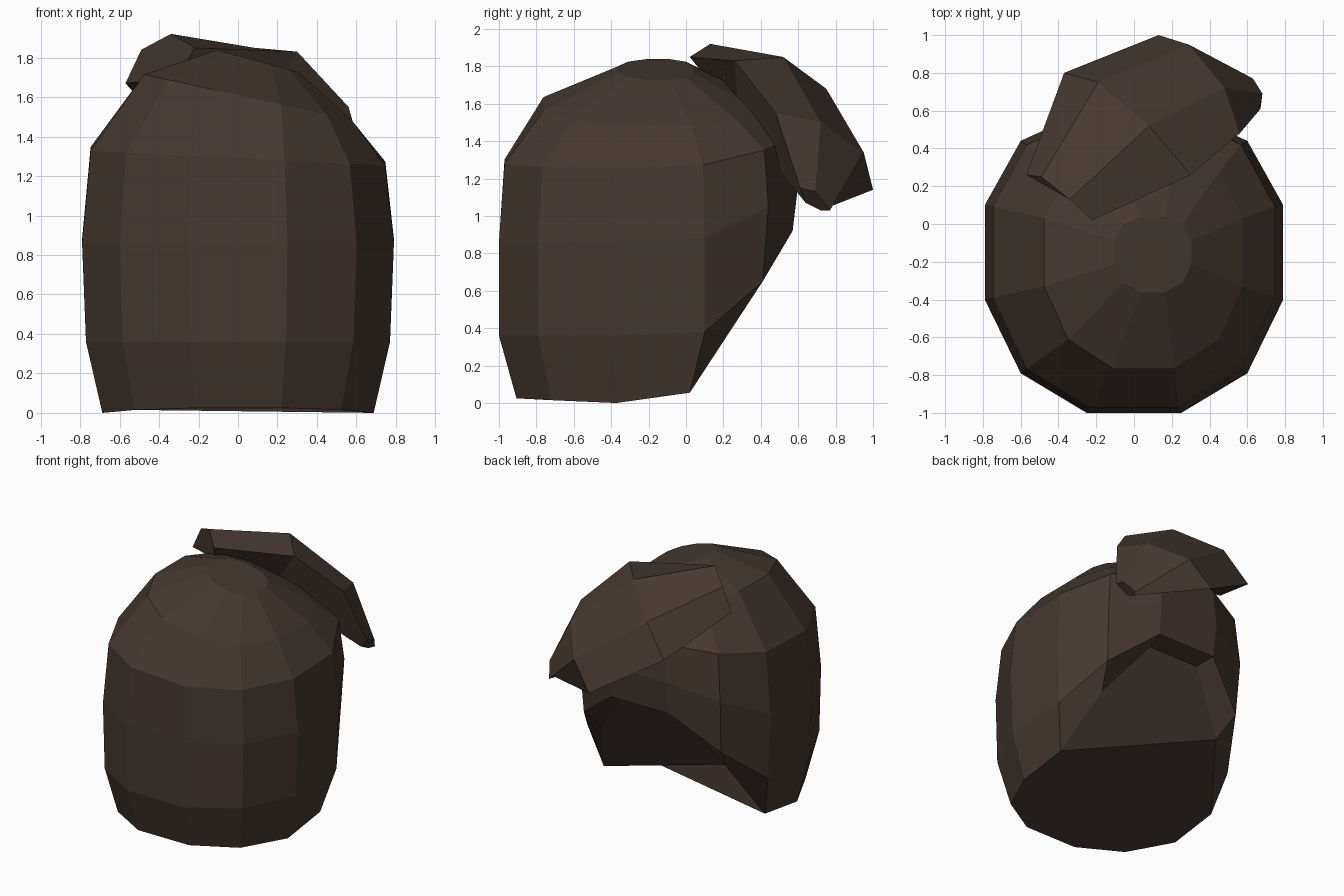
import bpy, bmesh

if "Cube" in bpy.data.objects:
    bpy.data.objects.remove(bpy.data.objects["Cube"])

brown = bpy.data.materials.new("dark brown hair")
brown.diffuse_color = (0.060, 0.040, 0.030, 1)
brown.use_nodes = True
brown.node_tree.nodes["Principled BSDF"].inputs["Base Color"].default_value = brown.diffuse_color


def finish(bm, name):
    bmesh.ops.recalc_face_normals(bm, faces=bm.faces[:])
    me = bpy.data.meshes.new(name)
    bm.to_mesh(me)
    bm.free()
    me.materials.append(brown)
    bpy.context.collection.objects.link(bpy.data.objects.new(name, me))


# Right half of the twelve-sided outline, front to back; mirrored to the left
half = [(.25, -1), (.6, -.79), (.79, -.4), (.79, .1), (.6, .44), (.25, .6)]
outline = half + [(-x, y) for x, y in reversed(half)]

# Rings: centre x, x scale, y scale, z, tilt along x, lift per column
rings = [
    (0, .87, .89, 0, 0, (.025, .015, 0, .055, 0, 0)),
    (0, .975, 1, .36, 0, (0, 0, 0, .02, .29, .56)),
    (0, 1, 1, .86, 0, (0, 0, 0, .02, .19, .31)),
    (0, .945, .965, 1.29, -.05, (0, 0, 0, .02, .09, .15)),
    (.05, .665, .72, 1.61, -.22, (0,) * 6),
    (.1, .26, .25, 1.81, -.27, (0,) * 6),
]

# Hair cap
bm = bmesh.new()
grid = []
for ring, (cx, sx, sy, z, tx, lift) in enumerate(rings):
    row = []
    for c, (ox, oy) in enumerate(outline):
        k = min(c, 11 - c)
        if ring == 0 and k > 3:      # the cap is open at the lower back
            row.append(None)
            continue
        x, y = cx + ox * sx, -.15 + (oy + .15) * sy
        if ring == 0 and k == 3:
            y = .02
        if ring == 1 and k > 3:
            y -= .03
        row.append(bm.verts.new((x, y, z + tx * x + lift[k])))
    grid.append(row)
for lo, hi in zip(grid, grid[1:]):
    for c in range(12):
        d = (c + 1) % 12
        if lo[c] and lo[d]:
            bm.faces.new((lo[c], lo[d], hi[d], hi[c]))
bm.faces.new(grid[-1])

# Turned-in border of the slanted opening
low, edge = grid[0], grid[1]
inner = [bm.verts.new(p) for p in
         [(.52, .27, .485), (.21, .43, .89), (-.21, .43, .89), (-.52, .27, .485)]]
bm.faces.new((low[3], edge[3], edge[4], inner[0]))
for i in range(3):
    bm.faces.new((inner[i], edge[4 + i], edge[5 + i], inner[i + 1]))
bm.faces.new((low[8], inner[3], edge[7], edge[8]))
# Underside: back slope and bottom, folded from one rim corner
bm.faces.new([low[3]] + inner)
bm.faces.new([low[3], inner[3]] + low[8:] + low[:3])
finish(bm, "hair_cap")

# Swept lock: cross-sections from the parting to the tip, last point tucked in
sections = [
    [(-.22, .02, 1.85), (-.34, .13, 1.92), (-.49, .25, 1.84), (-.57, .26, 1.67),
     (-.3, .14, 1.7)],
    [(.3, .26, 1.83), (.08, .52, 1.85), (-.19, .75, 1.68), (-.37, .8, 1.45),
     (.1, .28, 1.55)],
    [(.56, .48, 1.55), (.48, .72, 1.5), (.29, .95, 1.34), (.13, 1, 1.14),
     (.42, .5, 1.24)],
    [(.67, .61, 1.15), (.68, .69, 1.13), (.63, .77, 1.03), (.61, .72, 1.03),
     (.6, .64, 1.07)],
]
bm = bmesh.new()
loops = [[bm.verts.new(p) for p in s] for s in sections]
for a, b in zip(loops, loops[1:]):
    for i in range(5):
        j = (i + 1) % 5
        bm.faces.new((a[i], a[j], b[j], b[i]))
bm.faces.new(loops[0])
bm.faces.new(loops[-1])
finish(bm, "swept_lock")
